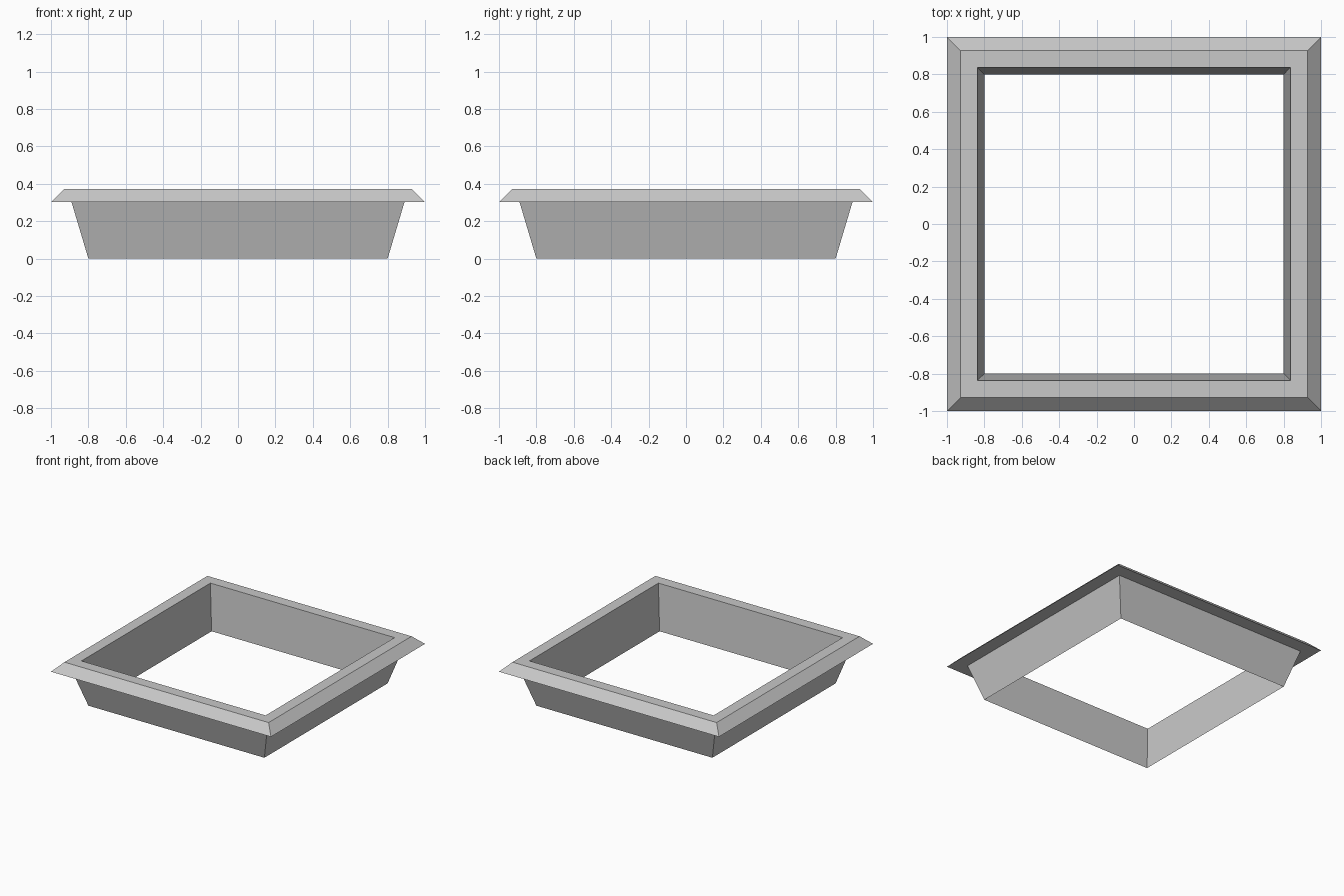
import bpy
import bmesh

if "Cube" in bpy.data.objects:
    bpy.data.objects.remove(bpy.data.objects["Cube"], do_unlink=True)

# Plain grey material
grey = bpy.data.materials.new("light_grey")
grey.use_nodes = True
colour = (0.58, 0.58, 0.58, 1)
grey.diffuse_color = colour
grey.node_tree.nodes["Principled BSDF"].inputs["Base Color"].default_value = colour

# Cross-section of the frame: half width, height
PROFILE = [
    (0.80, 0.0),      # sharp bottom edge
    (0.89, 0.302),    # outer wall meets the lip
    (1.0, 0.302),     # lip edge
    (0.928, 0.372),   # top of the lip slope
    (0.837, 0.372),   # inner top edge
]
CORNERS = [(1, 1), (-1, 1), (-1, -1), (1, -1)]


def square_frame(name, profile, material):
    """Sweep a closed cross-section around a square with mitred corners."""
    bm = bmesh.new()
    rings = [[bm.verts.new((sx * r, sy * r, z)) for r, z in profile]
             for sx, sy in CORNERS]
    n = len(profile)
    for c in range(4):
        a, b = rings[c], rings[(c + 1) % 4]
        for i in range(n):
            j = (i + 1) % n
            bm.faces.new((a[i], b[i], b[j], a[j]))
    bmesh.ops.recalc_face_normals(bm, faces=bm.faces)
    mesh = bpy.data.meshes.new(name)
    bm.to_mesh(mesh)
    bm.free()
    mesh.materials.append(material)
    obj = bpy.data.objects.new(name, mesh)
    bpy.context.collection.objects.link(obj)
    return obj


# Tapered square frame with an overhanging bevelled lip
square_frame("square_frame", PROFILE, grey)
